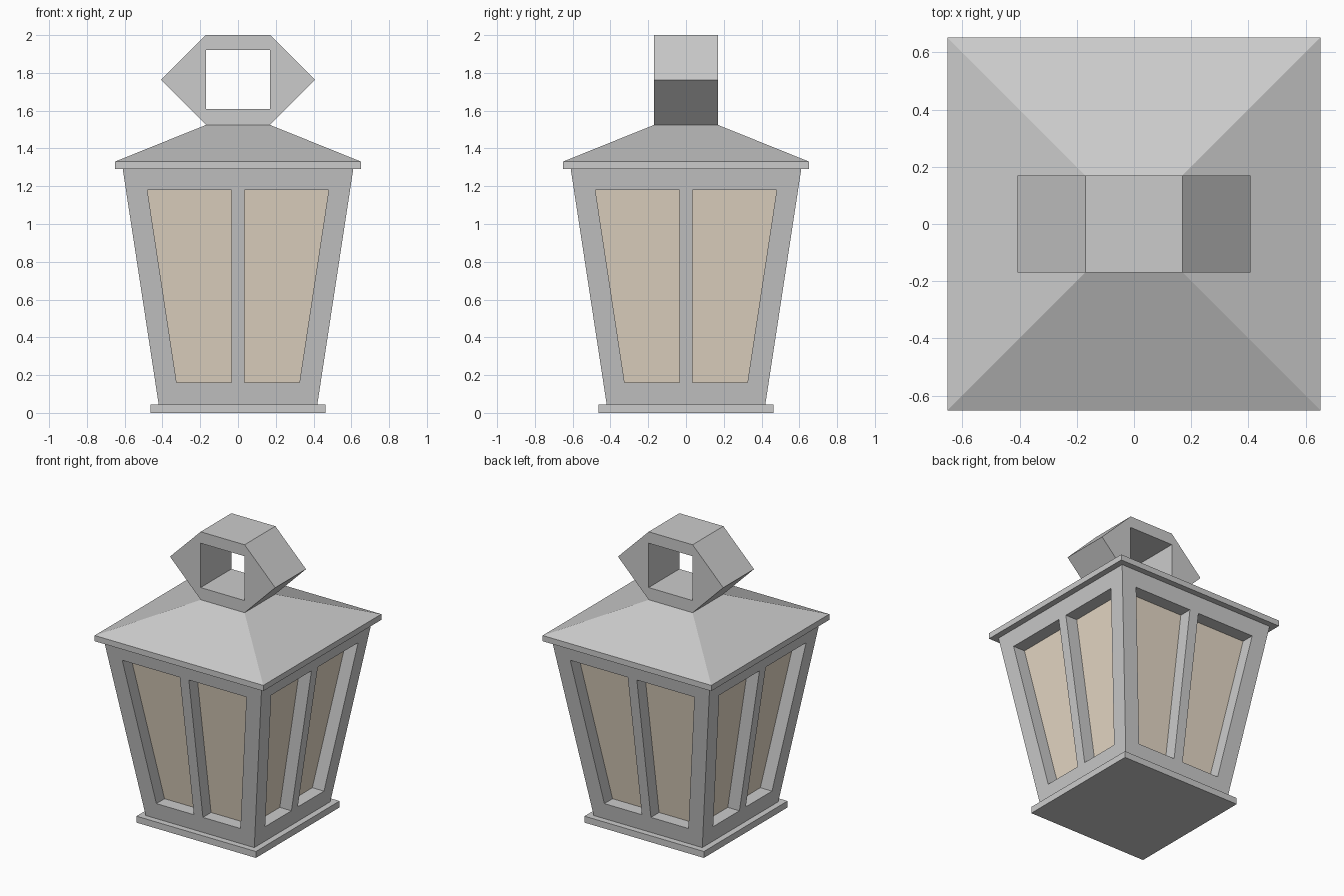
import bpy, bmesh
from mathutils import Matrix
from math import pi

if "Cube" in bpy.data.objects:
    bpy.data.objects.remove(bpy.data.objects["Cube"])


def finish(name, bm, mat=None, recalc=True):
    bmesh.ops.remove_doubles(bm, verts=bm.verts, dist=1e-5)
    if recalc:
        bmesh.ops.recalc_face_normals(bm, faces=bm.faces)
    me = bpy.data.meshes.new(name)
    bm.to_mesh(me)
    bm.free()
    ob = bpy.data.objects.new(name, me)
    bpy.context.collection.objects.link(ob)
    if mat:
        me.materials.append(mat)
    return ob


def square_stack(name, rings):
    """Solid made of stacked square cross-sections (z, half width)."""
    bm = bmesh.new()
    loops = [[bm.verts.new((sx * h, sy * h, z))
              for sx, sy in ((-1, -1), (1, -1), (1, 1), (-1, 1))] for z, h in rings]
    bm.faces.new(loops[0][::-1])
    bm.faces.new(loops[-1])
    for a, b in zip(loops, loops[1:]):
        for i in range(4):
            j = (i + 1) % 4
            bm.faces.new((a[i], a[j], b[j], b[i]))
    return finish(name, bm)


def quad(bm, rot, pts):
    bm.faces.new([bm.verts.new(rot @ p) for p in pts])


# base plate and roof
square_stack("base_plate", [(0, 0.462), (0.045, 0.462)])
square_stack("roof", [(1.29, 0.652), (1.33, 0.652), (1.525, 0.168)])

# tapered body: each side is a grid of frame cells with two recessed panes
ROWS = [0.045, 0.16, 1.18, 1.29]
DEPTH, MULLION = 0.09, 0.035


def half(z):
    return 0.42 + 0.19 * (z - 0.045) / 1.245


def point(col, row, depth=0.0):
    z = ROWS[row]
    w = 0.325 + 0.155 * (z - 0.16) / 1.02
    x = (-half(z), -w, -MULLION, MULLION, w, half(z))[col]
    return Matrix.Translation((x, depth - half(z), z)).to_translation()


frame, panes = bmesh.new(), bmesh.new()
for k in range(4):
    rot = Matrix.Rotation(k * pi / 2, 3, 'Z')
    for r in range(3):
        for c in range(5):
            cell = [(c, r), (c + 1, r), (c + 1, r + 1), (c, r + 1)]
            if r == 1 and c in (1, 3):
                quad(panes, rot, [point(*p, DEPTH) for p in cell])
                for a, b in zip(cell, cell[1:] + cell[:1]):
                    quad(frame, rot, [point(*a), point(*b),
                                      point(*b, DEPTH), point(*a, DEPTH)])
            else:
                quad(frame, rot, [point(*p) for p in cell])

glass = bpy.data.materials.new("warm_glass")
glass.diffuse_color = (0.80, 0.70, 0.57, 1)
glass.use_nodes = True
glass.node_tree.nodes["Principled BSDF"].inputs["Base Color"].default_value = glass.diffuse_color
finish("lantern_frame", frame, recalc=False)
finish("window_panes", panes, glass, recalc=False)

# hexagonal carrying ring with a square opening
X, TIP, Y = 0.17, 0.407, 0.17
outer = [(-X, 1.525), (X, 1.525), (TIP, 1.763), (X, 2.0), (-X, 2.0), (-TIP, 1.763)]
inner = [(-X, 1.61), (X, 1.61), (X, 1.92), (-X, 1.92)]
bm = bmesh.new()
o, i = [[[bm.verts.new((x, y, z)) for x, z in loop] for y in (-Y, Y)]
        for loop in (outer, inner)]
for s in range(2):
    a, b = o[s], i[s]
    for face in ((a[0], a[1], b[1], b[0]), (a[1], a[2], a[3], b[2], b[1]),
                 (a[3], a[4], b[3], b[2]), (a[4], a[5], a[0], b[0], b[3])):
        bm.faces.new(face)
for front, back in (o, i):
    n = len(front)
    for k in range(n):
        j = (k + 1) % n
        bm.faces.new((front[k], front[j], back[j], back[k]))
finish("carrying_ring", bm)
